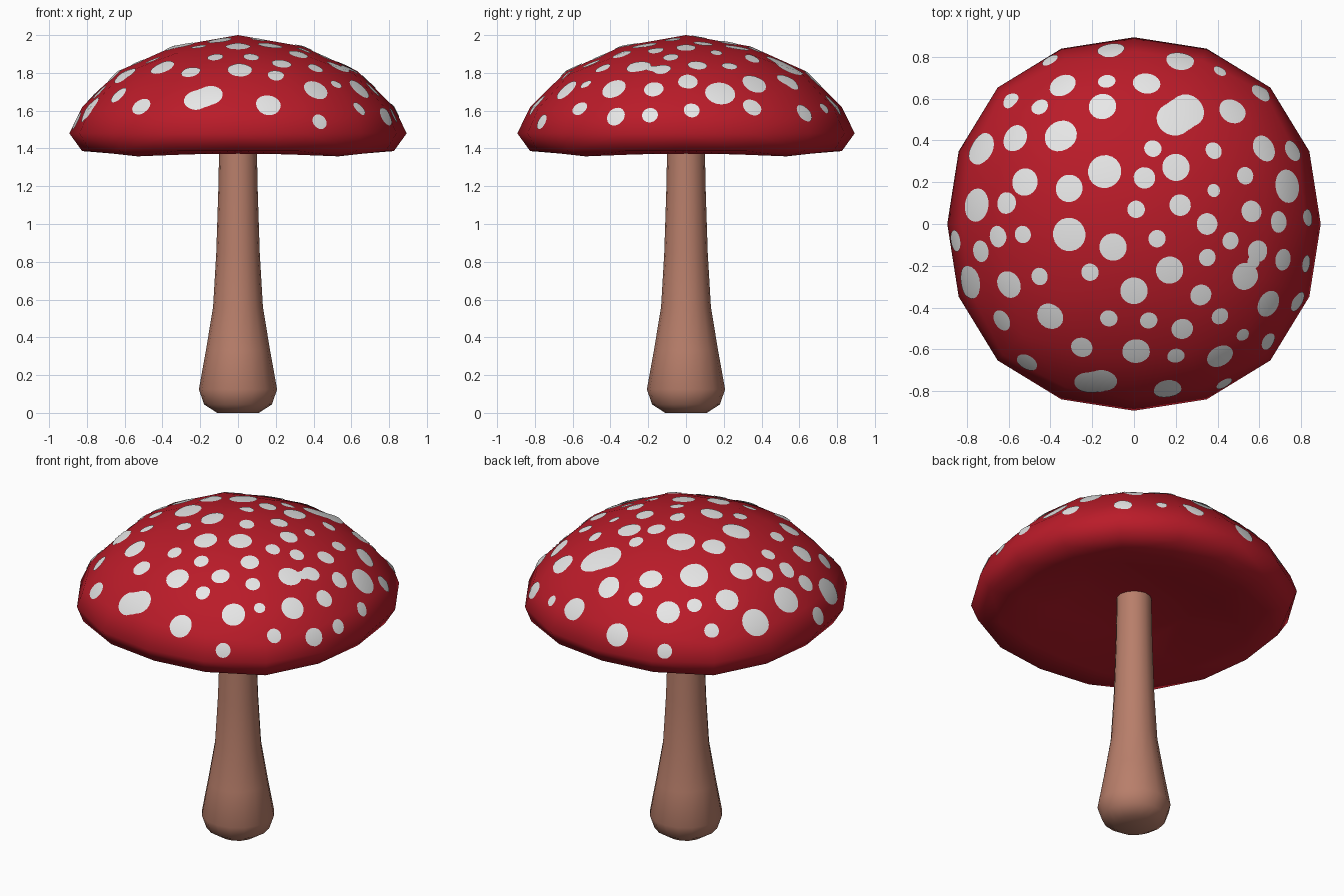
import bpy, bmesh, math
from mathutils import Vector
from mathutils.bvhtree import BVHTree

if "Cube" in bpy.data.objects:
    bpy.data.objects.remove(bpy.data.objects["Cube"])


def material(name, rgb):
    m = bpy.data.materials.new(name)
    m.diffuse_color = (*rgb, 1)
    m.use_nodes = True
    m.node_tree.nodes["Principled BSDF"].inputs["Base Color"].default_value = m.diffuse_color
    return m


RED = material("cap red", (0.49, 0.011, 0.022))
WHITE = material("spot white", (0.80, 0.80, 0.80))
BROWN = material("stem brown", (0.48, 0.21, 0.145))


def finish(bm, name, mat):
    me = bpy.data.meshes.new(name)
    bm.to_mesh(me)
    me.materials.append(mat)
    for p in me.polygons:
        p.use_smooth = True
    ob = bpy.data.objects.new(name, me)
    bpy.context.collection.objects.link(ob)
    return ob


# Stem: lathed profile (radius, height)
PROFILE = [(0, 0), (0.11, 0.0), (0.18, 0.045), (0.207, 0.125), (0.17, 0.33), (0.132, 0.56),
           (0.115, 0.85), (0.104, 1.19), (0.10, 1.40), (0.10, 1.49)]
bm = bmesh.new()
vs = [bm.verts.new((r, 0, z)) for r, z in PROFILE]
es = [bm.edges.new(pair) for pair in zip(vs, vs[1:])]
bmesh.ops.spin(bm, geom=vs + es, cent=(0, 0, 0), axis=(0, 0, 1),
               angle=math.tau, steps=16, use_duplicate=False)
bmesh.ops.remove_doubles(bm, verts=bm.verts, dist=0.0005)
bmesh.ops.recalc_face_normals(bm, faces=bm.faces)
finish(bm, "stem", BROWN)
bm.free()

# Cap: rounded cube grid with heights remapped to a dome with a hollow underside
HEIGHTS = [(-1, 1.478), (-0.924, 1.458), (-0.863, 1.44), (-0.707, 1.372), (-0.577, 1.358),
           (-0.383, 1.386), (-0.28, 1.386), (0, 1.48),
           (0.383, 1.62), (0.707, 1.81), (0.924, 1.94), (1, 2.0)]


def cap_height(t):
    for (a, za), (b, zb) in zip(HEIGHTS, HEIGHTS[1:]):
        if t <= b:
            return za + (zb - za) * (t - a) / (b - a)
    return HEIGHTS[-1][1]


cap = bmesh.new()
bmesh.ops.create_cube(cap, size=2)
bmesh.ops.subdivide_edges(cap, edges=cap.edges[:], cuts=3, use_grid_fill=True)
bmesh.ops.recalc_face_normals(cap, faces=cap.faces)
for v in cap.verts:
    d = Vector([math.tan(c * math.pi / 4) for c in v.co]).normalized()
    r = 0.893 * (1 + 0.033 * math.sin(2 * math.atan2(d.y, d.x)) ** 2)
    v.co = (d.x * r, d.y * r, cap_height(d.z))
bmesh.ops.triangulate(cap, faces=cap.faces[:])
finish(cap, "cap", RED)
tree = BVHTree.FromBMesh(cap)
cap.free()

# Spots: thin discs draped on the cap, grouped by radius
spots = bmesh.new()
normals = []


def dome_normal(p):
    return Vector((p.x / 0.81, p.y / 0.81, (p.z - 1.42) / 0.31)).normalized()


def add_spots(radius, centres):
    for x, y in centres:
        p = tree.ray_cast(Vector((x, y, 3)), Vector((0, 0, -1)))[0]
        if p is None:
            continue
        n = dome_normal(p)
        u = n.orthogonal().normalized()
        w = n.cross(u)

        def drape(q):
            hit = tree.ray_cast(q + n * 0.3, -n)[0] or q
            m = dome_normal(hit)
            normals.append(m)
            return spots.verts.new(hit + m * 0.004)

        prev, sides = [drape(p)], 20
        count = 4 if radius > 0.06 else 3
        for k in range(1, count + 1):
            ring = []
            for i in range(sides):
                a = math.tau * i / sides
                ring.append(drape(p + (u * math.cos(a) + w * math.sin(a)) * radius * k / count))
            for i in range(sides):
                j = (i + 1) % sides
                if k == 1:
                    spots.faces.new((prev[0], ring[i], ring[j]))
                else:
                    spots.faces.new((prev[i], ring[i], ring[j], prev[j]))
            prev = ring


# the two long spots are overlapping discs
add_spots(0.085, [(.192, .50), (.222, .52), (.252, .54)])
add_spots(0.07, [(-.215, -.757), (-.182, -.752), (-.15, -.745)])
add_spots(0.08, [(-.14, .25), (-.73, .36), (.73, .18), (-.75, .09), (-.31, -.05),
                 (-.79, -.28), (-.35, .42)])
add_spots(0.066, [(.22, .78), (.06, .67), (-.34, .66), (-.57, .41), (-.15, .56), (-.52, .2),
                  (-.31, .17), (-.1, -.11), (.53, -.25), (.17, -.22), (-.6, -.29), (0, -.32),
                  (.64, -.38), (-.4, -.44), (.01, -.61), (.41, -.63), (.16, -.79), (-.11, .83),
                  (.62, .36), (.2, .27), (.47, .54)])
add_spots(0.052, [(.05, .22), (.22, .09), (.56, .06), (.35, 0), (.59, -.13), (.32, -.34),
                  (-.63, -.46), (.23, -.5), (-.61, .1), (-.51, -.66), (.76, .35), (.69, .01),
                  (-.65, -.06), (-.73, -.13), (.61, .63), (-.85, -.08), (.71, -.17),
                  (.78, -.37), (-.25, -.59)])
add_spots(0.042, [(-.13, .68), (-.45, .56), (-.59, .59), (.09, .36), (.38, .35), (.53, .23),
                  (.01, .07), (.83, .03), (.46, -.08), (.11, -.07), (-.53, -.05), (.35, -.16),
                  (-.21, -.23), (-.45, -.25), (-.12, -.45), (.07, -.46), (.41, -.44),
                  (.2, -.63), (.82, -.19), (.64, -.56), (.43, -.76), (-.4, .78)])
add_spots(0.032, [(.41, .73), (.52, -.53), (.38, .16), (.57, -.18)])
ob = finish(spots, "cap_spots", WHITE)
ob.data.normals_split_custom_set_from_vertices([tuple(n) for n in normals])
spots.free()
